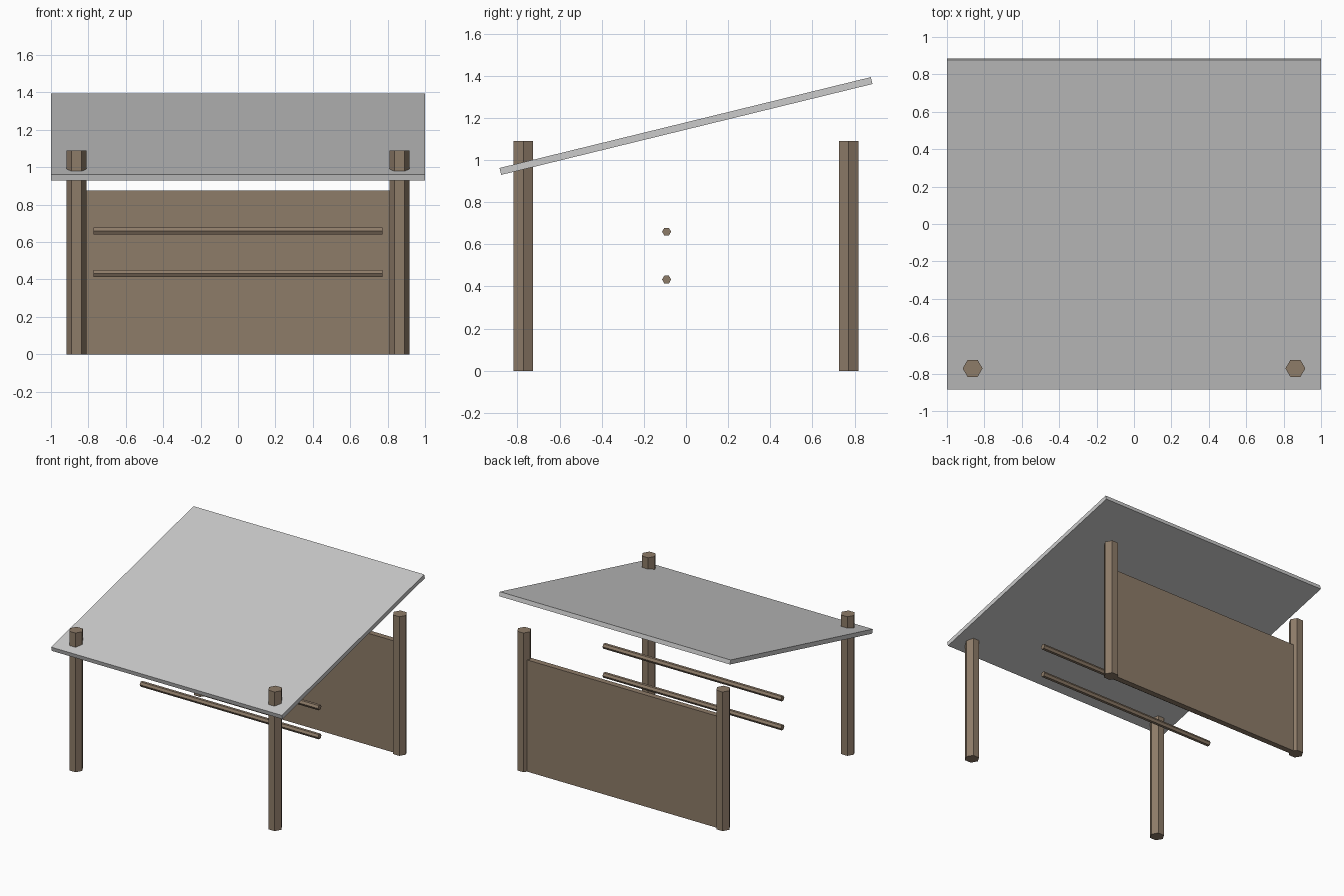
import bpy, bmesh, math
from mathutils import Matrix, Vector

if "Cube" in bpy.data.objects:
    bpy.data.objects.remove(bpy.data.objects["Cube"])

wood = bpy.data.materials.new("wood")
wood.diffuse_color = (0.27, 0.20, 0.14, 1)
wood.use_nodes = True
wood.node_tree.nodes["Principled BSDF"].inputs["Base Color"].default_value = wood.diffuse_color


def finish(bm, name, matrix, mat=None):
    bmesh.ops.transform(bm, matrix=matrix, verts=bm.verts)
    bmesh.ops.recalc_face_normals(bm, faces=bm.faces)
    me = bpy.data.meshes.new(name)
    bm.to_mesh(me)
    bm.free()
    if mat:
        me.materials.append(mat)
    ob = bpy.data.objects.new(name, me)
    bpy.context.collection.objects.link(ob)
    return ob


def box(name, size, matrix, mat=None):
    bm = bmesh.new()
    bmesh.ops.create_cube(bm, size=1)
    bmesh.ops.scale(bm, vec=Vector(size), verts=bm.verts)
    return finish(bm, name, matrix, mat)


def hex_prism(name, radius, length, matrix, mat=None):
    # hexagon with corners on +-x, extruded along z from 0
    bm = bmesh.new()
    ring = [bm.verts.new((radius * math.cos(i * math.pi / 3),
                          radius * math.sin(i * math.pi / 3), 0)) for i in range(6)]
    face = bm.faces.new(ring)
    ext = bmesh.ops.extrude_face_region(bm, geom=[face], use_keep_orig=True)
    top = [g for g in ext["geom"] if isinstance(g, bmesh.types.BMVert)]
    bmesh.ops.translate(bm, vec=(0, 0, length), verts=top)
    return finish(bm, name, matrix, mat)


PX, PY = 0.863, 0.772

# four corner posts
for yname, y in (("front", -PY), ("back", PY)):
    for xname, x in (("left", -PX), ("right", PX)):
        hex_prism(f"{yname}_{xname}_post", 0.053, 1.09,
                  Matrix.Translation((x, y, 0)), wood)

# back wall panel between the rear posts
box("back_wall", (2 * PX, 0.045, 0.875), Matrix.Translation((0, PY, 0.4375)), wood)

# two horizontal rails, hexagon corners pointing front and back
lay_along_x = Matrix(((0, 0, 1), (1, 0, 0), (0, 1, 0))).to_4x4()
for name, z in (("lower_rail", 0.433), ("upper_rail", 0.66)):
    hex_prism(name, 0.0215, 1.546,
              Matrix.Translation((-0.773, -0.092, z)) @ lay_along_x, wood)

# sloping roof, low at the front
box("roof", (2.0, 1.814, 0.0335),
    Matrix.Translation((0, 0, 1.1615)) @ Matrix.Rotation(math.radians(13.75), 4, 'X'))
